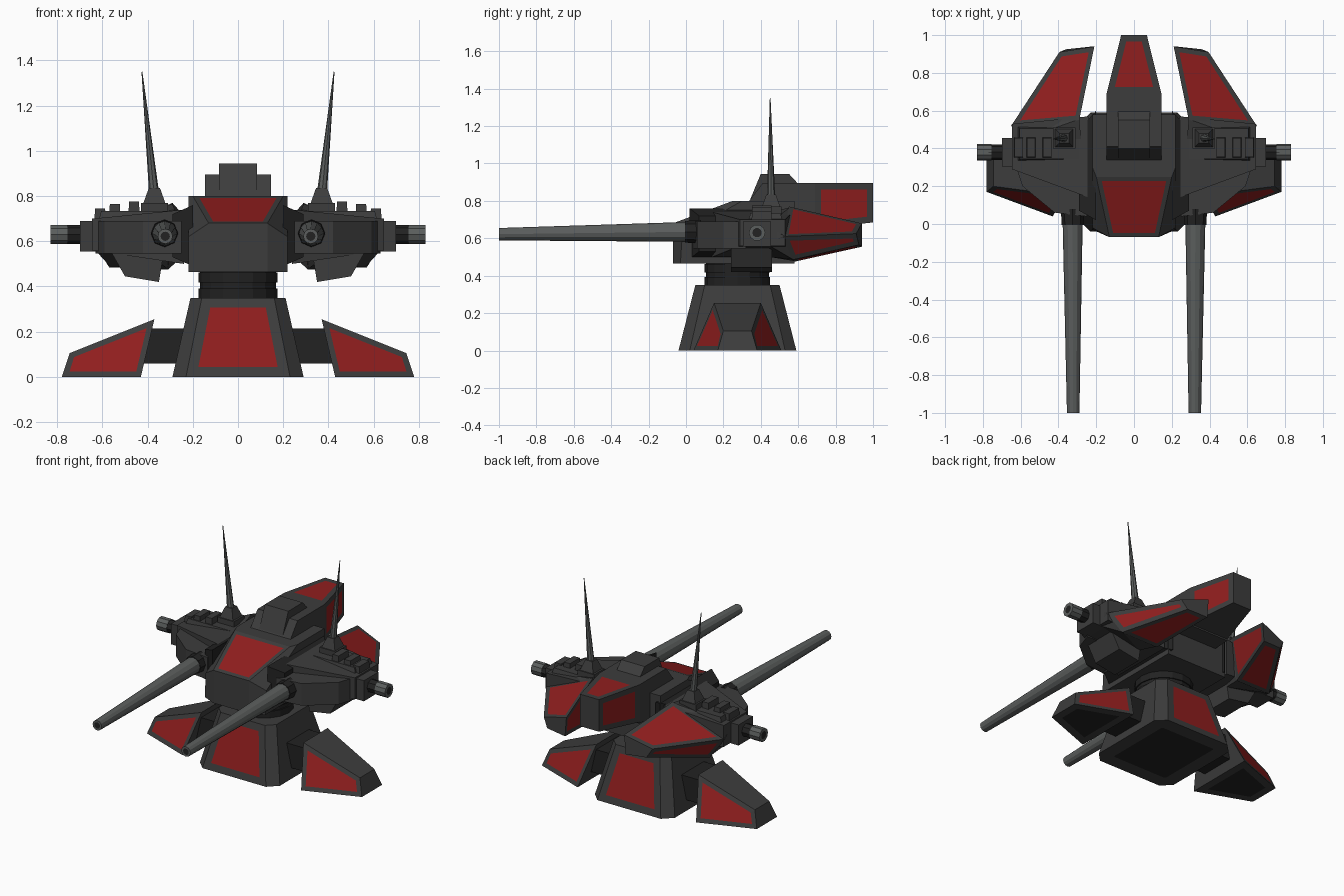
import bpy, bmesh, math
from mathutils import Vector

if "Cube" in bpy.data.objects:
    bpy.data.objects.remove(bpy.data.objects["Cube"])


def material(name, rgb):
    m = bpy.data.materials.new(name)
    m.diffuse_color = (*rgb, 1)
    m.use_nodes = True
    m.node_tree.nodes["Principled BSDF"].inputs["Base Color"].default_value = m.diffuse_color
    return m


GREY = material("dark grey armour", (0.046, 0.046, 0.046))
RED = material("red panel", (0.28, 0.013, 0.013))
BLACK = material("near black", (0.016, 0.016, 0.016))
STEEL = material("gun steel", (0.105, 0.112, 0.110))


def finish(bm, name, mats, mirror):
    bmesh.ops.recalc_face_normals(bm, faces=bm.faces[:])
    me = bpy.data.meshes.new(name)
    bm.to_mesh(me)
    bm.free()
    for m in mats:
        me.materials.append(m)
    ob = bpy.data.objects.new(name, me)
    bpy.context.collection.objects.link(ob)
    if mirror:
        ob.modifiers.new("mirror", "MIRROR").use_mirror_merge = False
    return ob


def inset(bm, faces, thickness, index):
    for f in faces:
        bmesh.ops.inset_region(bm, faces=[f], thickness=thickness, use_even_offset=True)
        f.material_index = index


def hull(name, pts, mat=GREY, mirror=True, panels=()):
    """Convex armour block; panels = (rule on normal, margin, material slot 1 red / 2 black)."""
    bm = bmesh.new()
    for p in pts:
        bm.verts.new(p)
    bmesh.ops.convex_hull(bm, input=bm.verts[:])
    loose = [v for v in bm.verts if not v.link_faces]
    bmesh.ops.delete(bm, geom=loose, context="VERTS")
    bmesh.ops.dissolve_limit(bm, angle_limit=0.2, verts=bm.verts[:], edges=bm.edges[:])
    bmesh.ops.recalc_face_normals(bm, faces=bm.faces[:])
    bm.normal_update()
    for rule, margin, slot in panels:
        inset(bm, [f for f in bm.faces if f.material_index == 0 and f.calc_area() > 0.004
                   and rule(f.normal)], margin, slot)
    return finish(bm, name, [mat, RED, BLACK], mirror)


def sym(pts):
    return [(s * x, y, z) for x, y, z in pts for s in (1, -1)]


def box(x0, x1, y0, y1, z0, z1, top=0.0):
    """Eight corners, the upper four drawn in by top."""
    return [(x, y, z) for z, t in ((z0, 0), (z1, top))
            for x in (x0 + t, x1 - t) for y in (y0 + t, y1 - t)]


def rod(name, p0, p1, r0, r1, segs=8, mat=STEEL, mirror=True, bore=0):
    p0, p1 = Vector(p0), Vector(p1)
    d = p1 - p0
    bm = bmesh.new()
    bmesh.ops.create_cone(bm, cap_ends=True, segments=segs, radius1=r0, radius2=r1, depth=d.length)
    bm.normal_update()
    if bore:  # dark muzzle hole on the far end
        inset(bm, [f for f in bm.faces if f.normal.z > 0.9], bore, 1)
    rot = Vector((0, 0, 1)).rotation_difference(d.normalized()).to_matrix().to_4x4()
    bm.transform(rot)
    bmesh.ops.translate(bm, verts=bm.verts[:], vec=(p0 + p1) / 2)
    return finish(bm, name, [mat, BLACK], mirror)


def ring(z, hx, y0, y1, c):
    return sym([(hx, y0 + c, z), (hx - c, y0, z), (hx, y1 - c, z), (hx - c, y1, z)])


# --- pedestal and side feet ---
hull("pedestal", ring(0, 0.29, -0.04, 0.59, 0.06) + ring(0.35, 0.21, 0.05, 0.50, 0.05),
     mirror=False, panels=[(lambda n: abs(n.y) > 0.9, 0.045, 1), (lambda n: n.z < -0.9, 0.09, 2)])
hull("foot_link", box(0.18, 0.44, 0.16, 0.39, 0.06, 0.215), BLACK)
hull("foot", [(x, y, z) for x, a, z in ((0.37, 0.125, 0.255), (0.43, 0.235, 0),
                                        (0.745, 0.075, 0.105), (0.78, 0.105, 0))
              for y in (0.275 - a, 0.275 + a)],
     panels=[(lambda n: abs(n.y) > 0.7, 0.027, 1), (lambda n: n.z < -0.9, 0.05, 2)])

# --- turning neck ---
c = 0.275
rod("neck", (0, c, 0.34), (0, c, 0.48), 0.168, 0.168, 16, BLACK, False)
for i, z in enumerate((0.37, 0.44)):
    rod(f"neck_band_{i}", (0, c, z - 0.022), (0, c, z + 0.022), 0.175, 0.175, 16, BLACK, False)

# --- central hull, cabin, hatch and tail ---
hull("central_hull", sym([(0.13, -0.07, 0.465), (0.13, -0.07, 0.68), (0.22, -0.03, 0.465),
                          (0.22, -0.02, 0.62), (0.20, 0.25, 0.80), (0.22, 0.27, 0.78),
                          (0.22, 0.30, 0.80), (0.22, 0.58, 0.80), (0.22, 0.58, 0.465)]),
     mirror=False, panels=[(lambda n: n.z > 0.8 and n.y < -0.2 and abs(n.x) < 0.1, 0.024, 1)])
hull("cabin", sym([(0.145, 0.33, 0.79), (0.145, 0.41, 0.895), (0.145, 0.69, 0.895),
                   (0.145, 0.33, 0.62), (0.145, 0.69, 0.64)]), mirror=False)
hull("tail", sym([(0.145, 0.69, 0.895), (0.145, 0.69, 0.65), (0.068, 1.0, 0.895),
                  (0.068, 1.0, 0.685)]),
     mirror=False, panels=[(lambda n: n.z > 0.9 or abs(n.x) > 0.8, 0.034, 1)])
hull("hatch", sym([(0.085, 0.34, 0.80), (0.085, 0.40, 0.945), (0.085, 0.55, 0.945),
                   (0.085, 0.61, 0.88), (0.085, 0.61, 0.80)]), mirror=False)

# --- shoulders and arms ---
hull("shoulder_joint", [(x, y, z) for x, ys, zs in ((0.20, (0.02, 0.60), (0.49, 0.76)),
                                                    (0.29, (0.07, 0.50), (0.53, 0.72)))
                        for y in ys for z in zs], BLACK)
hull("arm", [(x, y, z) for x, ys, zs in ((0.24, (0.14, 0.57), (0.50, 0.74)),
                                         (0.645, (0.29, 0.53), (0.56, 0.70)))
             for y in ys for z in zs])
hull("gun_housing", [(x, y, z) for x, y in ((0.25, 0.04), (0.42, 0.06), (0.59, 0.20),
                                            (0.63, 0.32), (0.25, 0.32)) for z in (0.545, 0.69)])
hull("arm_end", box(0.60, 0.70, 0.305, 0.455, 0.555, 0.69))
hull("arm_underside", [(x, y, z) for x, z in ((0.35, 0.42), (0.50, 0.445), (0.56, 0.55), (0.33, 0.54))
                       for y in (0.24, 0.46)])
hull("arm_top_plate", box(0.25, 0.62, 0.33, 0.52, 0.68, 0.735, 0.015))
for i, (x, z) in enumerate(((0.46, 0.775), (0.545, 0.765), (0.61, 0.745))):
    hull(f"arm_block_{i}", box(x - 0.026, x + 0.026, 0.35, 0.46, 0.69, z, 0.004))

# --- antennas ---
hull("antenna_foot", box(0.31, 0.43, 0.40, 0.51, 0.72, 0.77))
hull("antenna_base", box(0.32, 0.42, 0.405, 0.505, 0.765, 0.835, 0.025))
rod("antenna", (0.372, 0.455, 0.82), (0.425, 0.45, 1.35), 0.022, 0.002, 8)

# --- guns ---
rod("gun_sleeve", (0.325, 0.08, 0.635), (0.325, -0.005, 0.635), 0.062, 0.058, 8, BLACK)
rod("gun_barrel", (0.325, 0.06, 0.635), (0.322, -1.0, 0.622), 0.054, 0.033, 12, bore=0.012)
rod("side_muzzle_root", (0.69, 0.38, 0.63), (0.77, 0.38, 0.63), 0.042, 0.042, 8, BLACK)
rod("side_muzzle", (0.755, 0.38, 0.63), (0.83, 0.38, 0.63), 0.044, 0.044, 10, bore=0.018)

# --- rear armour pods: red on top, outer, lower and inner faces ---
hull("rear_pod", [(0.29, 0.55, 0.77), (0.65, 0.52, 0.61), (0.57, 0.57, 0.485), (0.31, 0.58, 0.475),
                  (0.21, 0.94, 0.68), (0.395, 0.91, 0.625), (0.36, 0.925, 0.565),
                  (0.22, 0.94, 0.555)],
     panels=[(lambda n: abs(n.y) < 0.8, 0.026, 1)])
hull("pod_mount", [(0.28, 0.45, 0.74), (0.64, 0.43, 0.67), (0.64, 0.43, 0.57), (0.34, 0.45, 0.50),
                   (0.29, 0.555, 0.765), (0.648, 0.525, 0.612), (0.565, 0.572, 0.487),
                   (0.312, 0.582, 0.478)])
